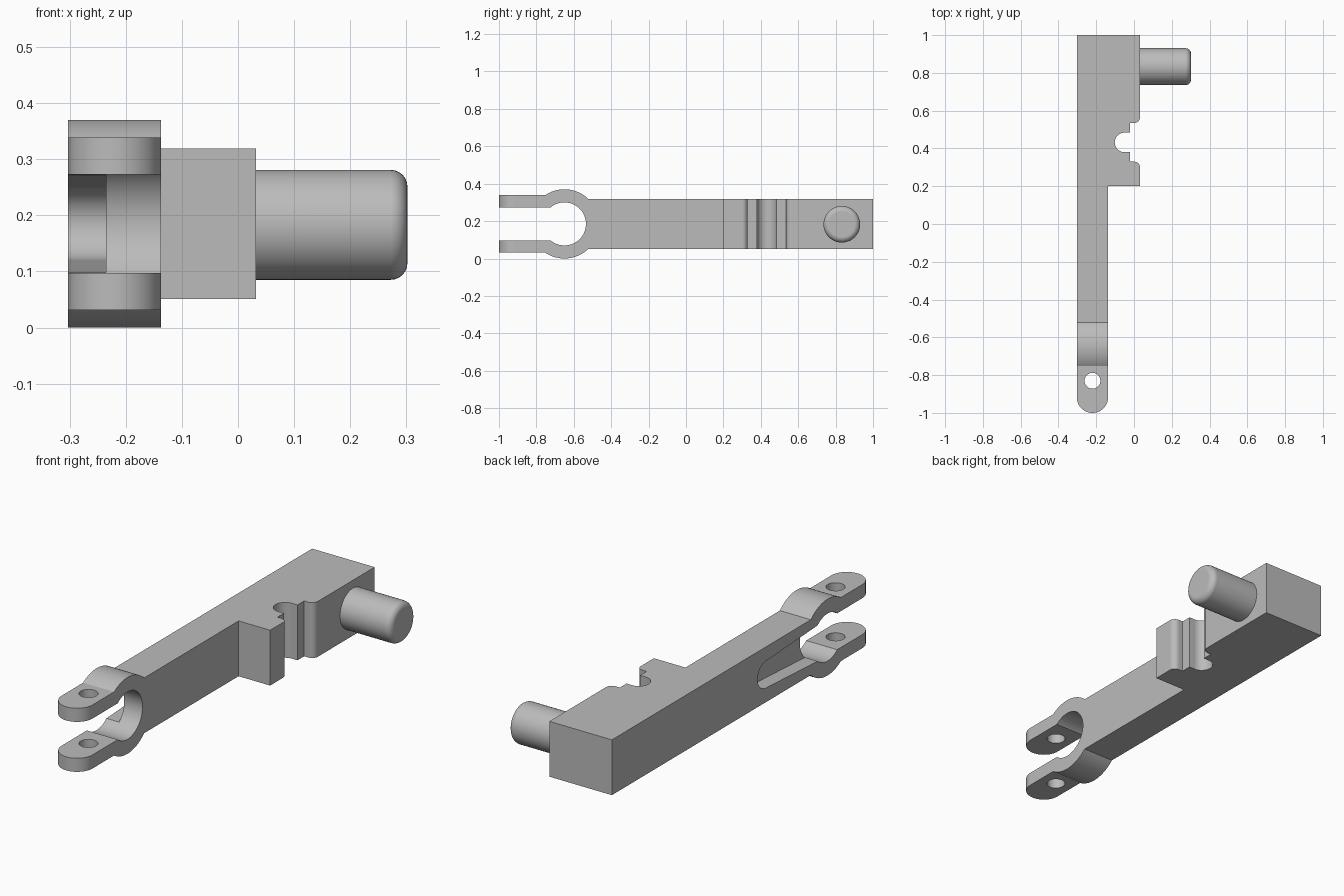
import bpy, bmesh
from math import sin, cos, asin, pi
from mathutils import Matrix, Vector

if "Cube" in bpy.data.objects:
    bpy.data.objects.remove(bpy.data.objects["Cube"], do_unlink=True)

grey = bpy.data.materials.new("plain_grey")
grey.use_nodes = True
colour = (0.5, 0.5, 0.5, 1)
grey.diffuse_color = colour
grey.node_tree.nodes["Principled BSDF"].inputs["Base Color"].default_value = colour


def arc(cx, cy, r, a, b, n=24):
    return [(cx + r * cos(a + (b - a) * i / n), cy + r * sin(a + (b - a) * i / n))
            for i in range(n + 1)]


def make_object(name, bm):
    bmesh.ops.recalc_face_normals(bm, faces=bm.faces[:])
    mesh = bpy.data.meshes.new(name)
    bm.to_mesh(mesh)
    bm.free()
    mesh.materials.append(grey)
    ob = bpy.data.objects.new(name, mesh)
    bpy.context.collection.objects.link(ob)
    return ob


def prism(name, points, axis, low, high):
    """Extrude a flat outline along x or z."""
    bm = bmesh.new()
    along = Vector((1, 0, 0)) if axis == "x" else Vector((0, 0, 1))
    place = (lambda p: (low, *p)) if axis == "x" else (lambda p: (*p, low))
    face = bm.faces.new([bm.verts.new(place(p)) for p in points])
    new = bmesh.ops.extrude_face_region(bm, geom=[face])["geom"]
    verts = [g for g in new if isinstance(g, bmesh.types.BMVert)]
    bmesh.ops.translate(bm, verts=verts, vec=along * (high - low))
    return make_object(name, bm)


def activate(ob):
    bpy.ops.object.select_all(action="DESELECT")
    ob.select_set(True)
    bpy.context.view_layer.objects.active = ob


def boolean(ob, cutter, operation):
    cutter.hide_render = True
    mod = ob.modifiers.new("cut", "BOOLEAN")
    mod.object, mod.operation, mod.solver = cutter, operation, "EXACT"
    activate(ob)
    bpy.ops.object.modifier_apply(modifier=mod.name)
    bpy.data.objects.remove(cutter, do_unlink=True)


def smooth(ob):
    activate(ob)
    bpy.ops.object.shade_smooth_by_angle()
    mod = ob.modifiers.new("even_normals", "WEIGHTED_NORMAL")
    mod.keep_sharp = True


MID = 0.185                      # height of the arm's centre line
LEFT, RIGHT, EDGE = -0.303, -0.137, 0.032
RING_Y, RING_OUT, RING_IN = -0.65, 0.185, 0.115
BODY, PRONG, GAP = 0.134, 0.154, 0.088   # half heights
PRONG_X, TIP = (LEFT + RIGHT) / 2, (RIGHT - LEFT) / 2

# Plan outline: rounded prong tip, arm, wide end with keyhole notch
plan = arc(PRONG_X, -1 + TIP, TIP, pi, 2 * pi)
plan += [(RIGHT, 0.2), (EDGE, 0.2)]
plan += arc(EDGE - 0.03, 0.3, 0.03, 0, pi / 2, 8)
plan += [(-0.02, 0.33), (-0.02, 0.38)]
plan += arc(-0.05, 0.432, 0.052, 1.5 * pi, 0.5 * pi)
plan += [(-0.02, 0.484), (-0.02, 0.535)]
plan += arc(EDGE - 0.03, 0.565, 0.03, -pi / 2, 0, 8)
plan += [(EDGE, 1), (LEFT, 1)]
lever_arm = prism("lever_arm", plan, "z", -0.1, 0.5)

# Side outline: body, round clamp and two prongs, mirrored about the centre line
upper = [(1.1, BODY)]
upper += arc(RING_Y, 0, RING_OUT, asin(BODY / RING_OUT), pi - asin(PRONG / RING_OUT))
upper += [(-1.1, PRONG), (-1.1, GAP)]
upper += arc(RING_Y, 0, RING_IN, pi - asin(GAP / RING_IN), 0, 32)
side = upper + [(y, -h) for y, h in reversed(upper[:-1])]
side = [(y, MID + h) for y, h in side]
boolean(lever_arm, prism("side_outline", side, "x", -0.5, 0.5), "INTERSECT")

# Tapered pocket in the outer side, running back from the clamp
pocket = [(RING_Y + 0.05, MID - GAP)]
pocket += arc(-0.18, MID, 0.065, -pi / 2, pi / 2)
pocket += [(RING_Y + 0.05, MID + GAP)]
boolean(lever_arm, prism("pocket_cutter", pocket, "x", -0.5, -0.235), "DIFFERENCE")

# Bolt hole through both prongs
hole = arc(PRONG_X, -0.83, 0.042, 0, 2 * pi, 32)[:-1]
boolean(lever_arm, prism("hole_cutter", hole, "z", -0.2, 0.6), "DIFFERENCE")
smooth(lever_arm)

# Round side pin with a softened end
bm = bmesh.new()
start, end = EDGE - 0.02, 0.302
bmesh.ops.create_cone(bm, cap_ends=True, segments=48, radius1=0.098, radius2=0.098,
                      depth=end - start,
                      matrix=Matrix.Translation(((start + end) / 2, 0.833, 0.183))
                      @ Matrix.Rotation(pi / 2, 4, "Y"))
rim = [e for e in bm.edges if all(v.co.x > end - 0.001 for v in e.verts)]
bmesh.ops.bevel(bm, geom=rim, offset=0.03, segments=6, profile=0.5, affect="EDGES")
smooth(make_object("side_pin", bm))
